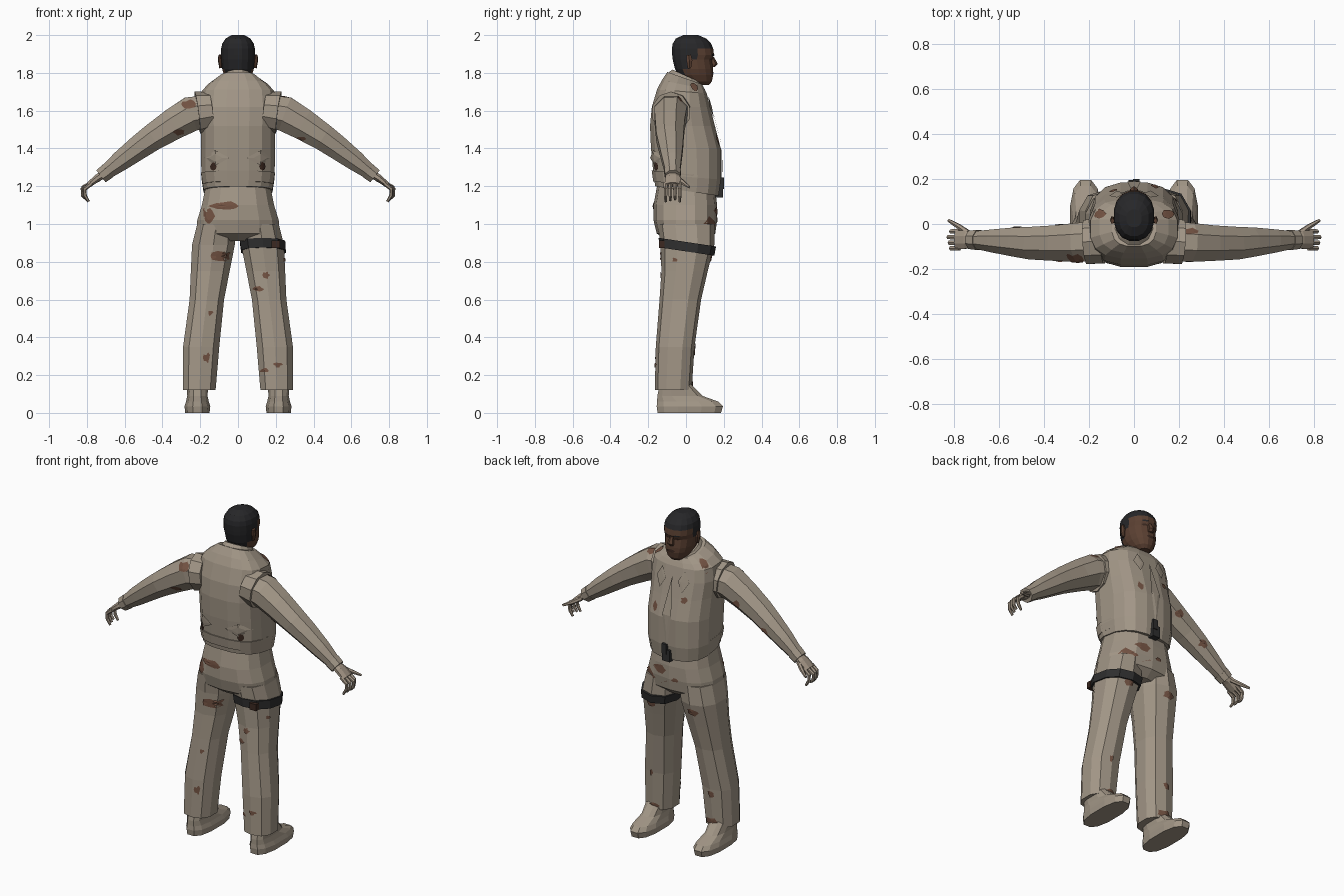
import bpy, bmesh, math, random
from mathutils import Vector
from mathutils.bvhtree import BVHTree

random.seed(4)
COLORS = {"tan_cloth": (0.36, 0.305, 0.24), "brown_spot": (0.17, 0.085, 0.055),
          "skin": (0.105, 0.052, 0.032), "black_hair": (0.02, 0.02, 0.022),
          "black_strap": (0.028, 0.028, 0.028), "dark_brown": (0.045, 0.022, 0.015),
          "glove_tan": (0.36, 0.295, 0.23)}
MAT = {}
for key, c in COLORS.items():
    MAT[key] = bpy.data.materials.new(key)
    MAT[key].diffuse_color = (*c, 1)


def finish(name, bm, *mats):
    bmesh.ops.recalc_face_normals(bm, faces=bm.faces)
    me = bpy.data.meshes.new(name)
    bm.to_mesh(me)
    bm.free()
    for m in mats:
        me.materials.append(MAT[m])
    ob = bpy.data.objects.new(name, me)
    bpy.context.collection.objects.link(ob)
    return ob


def skin_rings(name, rings, mat):
    """Bridge equal rings of points and cap both ends."""
    bm = bmesh.new()
    vs = [[bm.verts.new(p) for p in r] for r in rings]
    n = len(rings[0])
    for a, b in zip(vs, vs[1:]):
        for i in range(n):
            j = (i + 1) % n
            bm.faces.new((a[i], a[j], b[j], b[i]))
    bm.faces.new(vs[0])
    bm.faces.new(vs[-1])
    return finish(name, bm, mat)


def power(v, p):
    return math.copysign(abs(v) ** (2 / p), v)


def loft(name, rows, mat, n=14, p=2.5, cx=None, tilt=0.0, grow=0.0):
    """Level sections: (z, back y, front y, half width[, centre x, tilt])."""
    rings = []
    for row in rows:
        z, yb, yf, rx = row[:4]
        x0 = row[4] if len(row) > 4 else (cx or 0)
        k = row[5] if len(row) > 5 else tilt
        ring = []
        for i in range(n):
            a = 2 * math.pi * (i + 0.5) / n
            x = x0 + (rx + grow) * power(math.cos(a), p)
            y = (yb + yf) / 2 + ((yf - yb) / 2 + grow) * power(math.sin(a), p)
            ring.append((x, y, z + k * y))
        rings.append(ring)
    return skin_rings(name, rings, mat)


def tube(name, pts, mat, n=8, s=1):
    """Path sections: (x, y, z, half size in y, half size across)."""
    P = [Vector((s * q[0], q[1], q[2])) for q in pts]
    rings = []
    for i, q in enumerate(pts):
        t = (P[min(i + 1, len(P) - 1)] - P[max(i - 1, 0)]).normalized()
        u = Vector((0, 1, 0))
        u = (u - t * u.dot(t)).normalized()
        v = t.cross(u)
        rings.append([P[i] + u * q[3] * math.cos(a) + v * q[4] * math.sin(a)
                      for a in (2 * math.pi * (k + 0.5) / n for k in range(n))])
    return skin_rings(name, rings, mat)


def box(name, c, size, mat):
    bm = bmesh.new()
    bmesh.ops.create_cube(bm, size=1)
    for v in bm.verts:
        v.co = Vector(c) + Vector([v.co[i] * size[i] for i in range(3)])
    return finish(name, bm, mat)


def patch(name, ob, axis, a, b, w, h, mat, rough=0.35, n=10, lift=0.005):
    """Thin plate cast on a part; axis is the side it is seen from."""
    me = ob.data
    tree = BVHTree.FromPolygons([v.co for v in me.vertices],
                                [list(f.vertices) for f in me.polygons])
    d = {"back": (0, 1, 0), "front": (0, -1, 0), "right": (-1, 0, 0),
         "left": (1, 0, 0), "top": (0, 0, -1)}[axis]
    d = Vector(d)

    def cast(u, v):
        o = Vector((u, 0, v)) if d.y else Vector((0, u, v)) if d.x else Vector((u, v, 0))
        hit = tree.ray_cast(o - d * 4, d)
        if hit[0] is None:
            hit = tree.find_nearest(o - d * 0.1)
        return hit[0] - d * lift

    bm = bmesh.new()
    mid = bm.verts.new(cast(a, b))
    scale = [1 + random.uniform(-rough, rough) for _ in range(n)]
    loops = []
    for f in (0.5, 1):
        loops.append([bm.verts.new(cast(
            a + f * w * scale[i] * math.cos(2 * math.pi * i / n),
            b + f * h * scale[i] * math.sin(2 * math.pi * i / n))) for i in range(n)])
    for i in range(n):
        j = (i + 1) % n
        bm.faces.new((mid, loops[0][i], loops[0][j]))
        bm.faces.new((loops[0][i], loops[1][i], loops[1][j], loops[0][j]))
    return finish(name, bm, mat)


# Trousers
hips = loft("hips", [(0.91, -0.10, 0.11, 0.10), (0.95, -0.155, 0.155, 0.225),
                     (1.02, -0.172, 0.165, 0.22), (1.10, -0.172, 0.165, 0.195),
                     (1.22, -0.15, 0.15, 0.17)], "tan_cloth", n=14)
LEG = [(0.12, -0.165, 0.03, 0.09, 0.205), (0.35, -0.16, 0.045, 0.10, 0.195),
       (0.60, -0.14, 0.08, 0.095, 0.165), (0.75, -0.13, 0.115, 0.107, 0.147),
       (0.89, -0.135, 0.15, 0.118, 0.13), (1.0, -0.15, 0.15, 0.105, 0.115)]
BOOT = [(0.0, -0.155, 0.19, 0.066), (0.035, -0.16, 0.2, 0.07),
        (0.06, -0.157, 0.175, 0.062), (0.09, -0.155, 0.09, 0.055),
        (0.16, -0.14, 0.02, 0.06)]
ARM = [(0.15, -0.075, 1.60, 0.095, 0.09), (0.25, -0.082, 1.582, 0.093, 0.1),
       (0.34, -0.085, 1.53, 0.085, 0.09), (0.45, -0.085, 1.46, 0.078, 0.077),
       (0.52, -0.08, 1.41, 0.07, 0.07), (0.62, -0.075, 1.335, 0.055, 0.058),
       (0.71, -0.07, 1.265, 0.04, 0.04)]
legs, arms = {}, {}
for s, side in ((1, "right"), (-1, "left")):
    legs[s] = loft(side + "_leg", [(*r[:4], s * r[4]) for r in LEG], "tan_cloth", n=10, p=2.4)
    loft(side + "_boot", BOOT, "tan_cloth", n=12, p=2.6, cx=s * 0.215)
    # Sleeves, armhole edges and cuffs
    arms[s] = tube(side + "_sleeve", ARM, "tan_cloth", 8, s)
    tube(side + "_armhole", [(0.14, -0.075, 1.60, 0.105, 0.1),
                             (0.215, -0.08, 1.59, 0.103, 0.112)], "tan_cloth", 10, s)
    tube(side + "_cuff", [(0.69, -0.071, 1.28, 0.048, 0.047),
                          (0.725, -0.07, 1.253, 0.044, 0.043)], "tan_cloth", 8, s)
    # Hands with curled fingers
    tube(side + "_palm", [(0.70, -0.07, 1.27, 0.03, 0.025), (0.745, -0.07, 1.243, 0.043, 0.021),
                          (0.79, -0.07, 1.207, 0.045, 0.016)], "glove_tan", 8, s)
    for k in range(4):
        y, e = -0.108 + 0.025 * k, 0.006 * (k % 3)
        tube(f"{side}_finger_{k + 1}",
             [(0.775, y, 1.215, 0.012, 0.012), (0.812 + e, y, 1.185, 0.011, 0.011),
              (0.81 + e, y, 1.15, 0.01, 0.01), (0.79 + e, y, 1.118 + e, 0.007, 0.007)],
             "glove_tan", 6, s)
    tube(side + "_thumb", [(0.735, -0.04, 1.24, 0.013, 0.014), (0.78, -0.01, 1.215, 0.012, 0.012),
                           (0.825, 0.017, 1.195, 0.007, 0.007)], "glove_tan", 6, s)

# Vest, belt flap and collar
VEST = [(1.175, -0.165, 0.175, 0.185, 0, -0.15), (1.25, -0.175, 0.187, 0.197, 0, -0.08),
        (1.40, -0.188, 0.187, 0.198), (1.52, -0.193, 0.155, 0.198), (1.62, -0.183, 0.13, 0.205),
        (1.70, -0.155, 0.112, 0.195, 0, -0.08), (1.735, -0.13, 0.1, 0.155, 0, -0.2),
        (1.77, -0.10, 0.085, 0.1, 0, -0.35)]
vest = loft("vest", VEST, "tan_cloth", n=16, p=2.7)
loft("vest_belt", [(1.205, -0.176, 0.16, 0.19, 0, -0.12),
                   (1.265, -0.184, 0.16, 0.198, 0, -0.1)], "tan_cloth", n=16, p=2.7)
loft("collar", [(1.735, -0.11, 0.105, 0.11), (1.755, -0.1, 0.1, 0.095),
                (1.785, -0.075, 0.085, 0.075)], "tan_cloth", n=12, p=2.1, tilt=-0.45)
patch("front_placket", vest, "front", 0, 1.42, 0.03, 0.22, "tan_cloth", 0, 4, 0.009)
for s in (1, -1):
    patch("back_buckle", vest, "back", s * 0.13, 1.305, 0.017, 0.022, "dark_brown", 0.1, 8, 0.008)
    patch("shoulder_badge", vest, "top", s * 0.155, 0.045, 0.028, 0.02, "brown_spot", 0.2, 8, 0.008)
    patch("back_flap", vest, "back", s * 0.12, 1.35, 0.075, 0.04, "tan_cloth", 0, 4, 0.009)
    patch("lapel", vest, "front", s * 0.075, 1.62, 0.035, 0.06, "tan_cloth", 0, 4, 0.009)

# Waist buckle and thigh strap
box("waist_pouch", (0, 0.175, 1.175), (0.05, 0.04, 0.07), "black_strap")
box("waist_pouch_grip", (0.01, 0.19, 1.215), (0.03, 0.02, 0.06), "black_strap")
loft("thigh_strap", [(0.855, -0.134, 0.143, 0.116, 0.135), (0.905, -0.138, 0.152, 0.118, 0.13)],
     "black_strap", n=10, p=2.4, tilt=-0.15, grow=0.007)
box("strap_clip", (0.2, -0.128, 0.893), (0.045, 0.03, 0.04), "dark_brown")

# Neck, head and hair
loft("neck", [(1.68, -0.04, 0.06, 0.06), (1.85, -0.045, 0.07, 0.066)], "skin", n=10, p=2)
head = loft("head", [(1.735, 0.04, 0.122, 0.035), (1.755, 0.0, 0.138, 0.058),
                     (1.79, -0.045, 0.146, 0.076), (1.82, -0.06, 0.145, 0.085),
                     (1.87, -0.072, 0.138, 0.089), (1.895, -0.075, 0.15, 0.091),
                     (1.928, -0.077, 0.146, 0.091), (1.955, -0.072, 0.135, 0.085),
                     (1.982, -0.055, 0.108, 0.066), (2.0, -0.015, 0.065, 0.035)],
            "skin", n=16, p=2.2)
head.data.materials.append(MAT["black_hair"])
for f in head.data.polygons:
    y, z = f.center.y, f.center.z
    if z > 1.932 or (z > 1.8 and y < 0.0) or (z > 1.875 and y < 0.065):
        f.material_index = 1
loft("nose", [(1.885, 0.12, 0.148, 0.011), (1.847, 0.12, 0.168, 0.02),
              (1.832, 0.12, 0.154, 0.017)], "skin", n=6, p=2)
for s in (1, -1):
    tube("ear", [(0.092, 0.018, 1.825, 0.01, 0.007), (0.096, 0.018, 1.865, 0.018, 0.01),
                 (0.096, 0.014, 1.895, 0.014, 0.008)], "skin", 6, s)
    patch("eye", head, "front", s * 0.035, 1.873, 0.015, 0.006, "dark_brown", 0, 8, 0.003)
    patch("eyebrow", head, "front", s * 0.037, 1.895, 0.02, 0.005, "black_hair", 0, 6, 0.004)
patch("lips", head, "front", 0, 1.8, 0.028, 0.009, "dark_brown", 0, 8, 0.005)

# Camouflage spots: part, side seen from, position, half sizes
for spot in [
        (hips, "back", -0.06, 1.095, 0.075, 0.028), (hips, "back", -0.155, 1.04, 0.028, 0.055),
        (hips, "right", 0.13, 1.0, 0.028, 0.045), (hips, "front", 0.06, 1.07, 0.045, 0.025),
        (hips, "front", 0.12, 1.0, 0.018, 0.015), (hips, "front", -0.04, 1.02, 0.018, 0.012),
        (legs[-1], "back", -0.09, 0.83, 0.05, 0.026), (legs[-1], "back", -0.165, 0.29, 0.016, 0.024),
        (legs[-1], "back", -0.145, 0.53, 0.011, 0.014), (legs[1], "back", 0.15, 0.73, 0.017, 0.017),
        (legs[1], "back", 0.105, 0.655, 0.03, 0.013), (legs[1], "back", 0.21, 0.255, 0.022, 0.013),
        (legs[1], "back", 0.14, 0.225, 0.022, 0.012), (legs[1], "right", -0.06, 0.81, 0.012, 0.01),
        (legs[-1], "front", -0.2, 0.15, 0.045, 0.02), (legs[1], "front", 0.2, 0.145, 0.035, 0.016),
        (legs[-1], "front", -0.14, 0.84, 0.035, 0.018), (legs[-1], "front", -0.2, 0.32, 0.022, 0.018),
        (legs[1], "front", 0.15, 0.82, 0.035, 0.02), (legs[1], "front", 0.2, 0.35, 0.012, 0.02),
        (arms[-1], "back", -0.265, 1.635, 0.035, 0.02), (arms[-1], "back", -0.31, 1.485, 0.03, 0.014),
        (arms[1], "back", 0.33, 1.45, 0.025, 0.014), (arms[1], "top", 0.25, -0.03, 0.03, 0.015),
        (arms[-1], "front", -0.33, 1.5, 0.025, 0.025), (arms[-1], "front", -0.52, 1.38, 0.03, 0.018),
        (vest, "front", 0.09, 1.44, 0.018, 0.03), (vest, "front", -0.09, 1.52, 0.018, 0.015)]:
    patch("camouflage_spot", *spot, "brown_spot")
